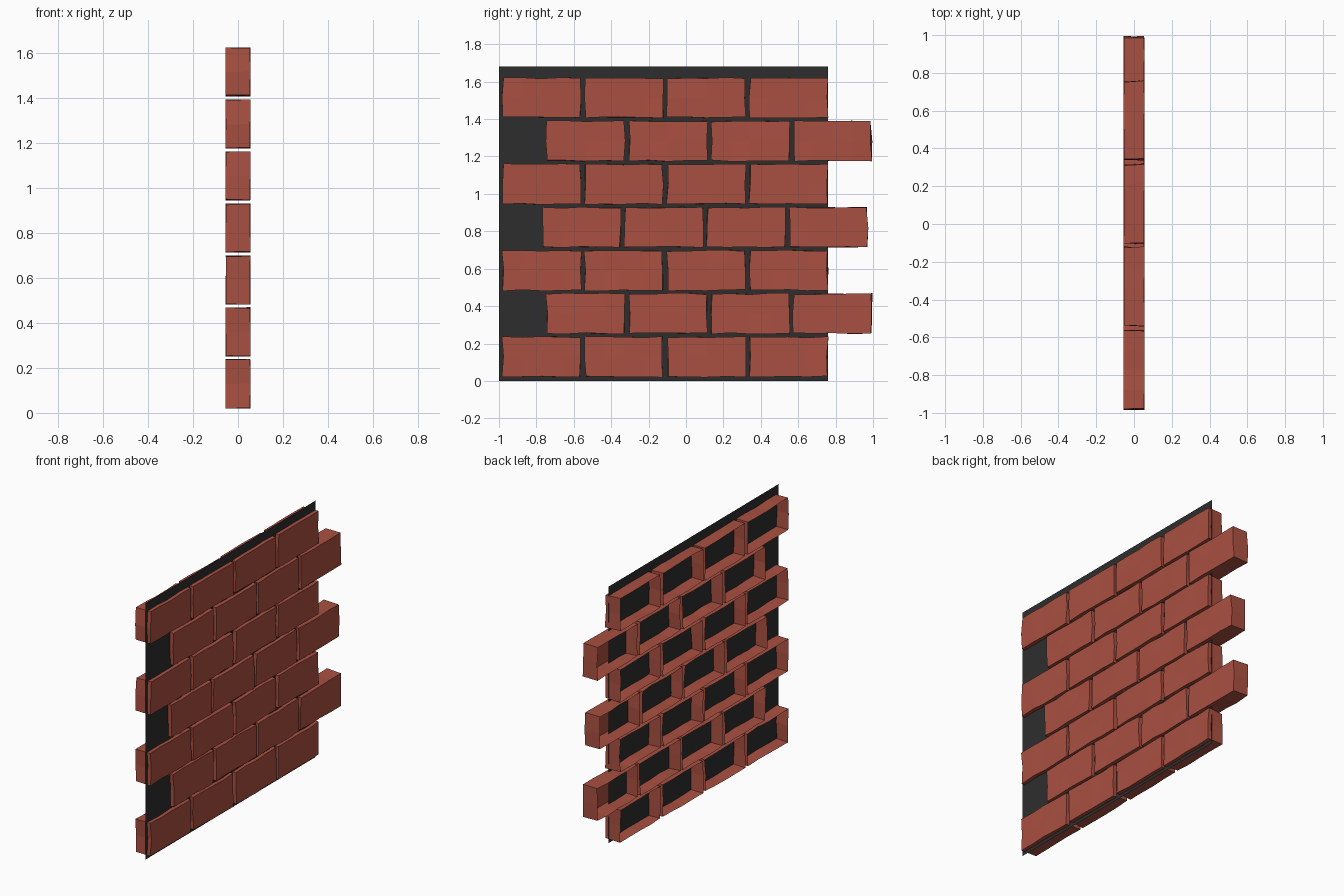
import bpy, bmesh, random
from mathutils import Vector

if "Cube" in bpy.data.objects:
    bpy.data.objects.remove(bpy.data.objects["Cube"])

random.seed(4)

def material(name, rgb):
    m = bpy.data.materials.new(name)
    m.diffuse_color = (*rgb, 1)
    m.use_nodes = True
    m.node_tree.nodes["Principled BSDF"].inputs["Base Color"].default_value = m.diffuse_color
    return m

brick_mat = material("brick_red", (0.40, 0.08, 0.053))
mortar_mat = material("mortar_dark", (0.027, 0.027, 0.027))

def add_object(name, bm, mat):
    me = bpy.data.meshes.new(name)
    bm.to_mesh(me)
    bm.free()
    me.materials.append(mat)
    ob = bpy.data.objects.new(name, me)
    bpy.context.collection.objects.link(ob)
    return ob

LENGTH, HEIGHT, DEPTH = 0.416, 0.212, 0.108

def brick(name, y, z):
    """Open-backed brick shell: uneven front face with its border pulled back."""
    bm = bmesh.new()
    bmesh.ops.create_grid(bm, x_segments=4, y_segments=2, size=0.5)
    for v in bm.verts:
        v.co = Vector((DEPTH / 2, v.co.x * LENGTH, v.co.y * HEIGHT))
    border = [e for e in bm.edges if e.is_boundary]
    pulled = bmesh.ops.extrude_edge_only(bm, edges=border)["geom"]
    for v in pulled:
        if isinstance(v, bmesh.types.BMVert):
            v.co.x -= DEPTH
    # hand-made wobble
    for v in bm.verts:
        v.co += Vector((random.uniform(-.002, .002),
                        random.uniform(-.006, .006),
                        random.uniform(-.004, .004)))
    bmesh.ops.recalc_face_normals(bm, faces=bm.faces)
    front = max(bm.faces, key=lambda f: f.calc_center_median().x)
    if front.normal.x < 0:
        bmesh.ops.reverse_faces(bm, faces=bm.faces)
    ob = add_object(name, bm, brick_mat)
    ob.location = (0, y + LENGTH / 2, z + HEIGHT / 2)

# running-bond courses
starts = [-0.98, -0.745, -0.98, -0.767, -0.98, -0.745, -0.98]
for row, start in enumerate(starts):
    for col in range(4):
        brick(f"brick_{row}_{col}", start + col * 0.44, 0.023 + row * 0.2308)

# mortar sheet just behind the brick faces
bm = bmesh.new()
corners = [(-1, 0), (0.76, 0), (0.76, 1.68), (-1, 1.68)]
bm.faces.new([bm.verts.new((0.03, y, z)) for y, z in corners])
add_object("mortar_sheet", bm, mortar_mat)
